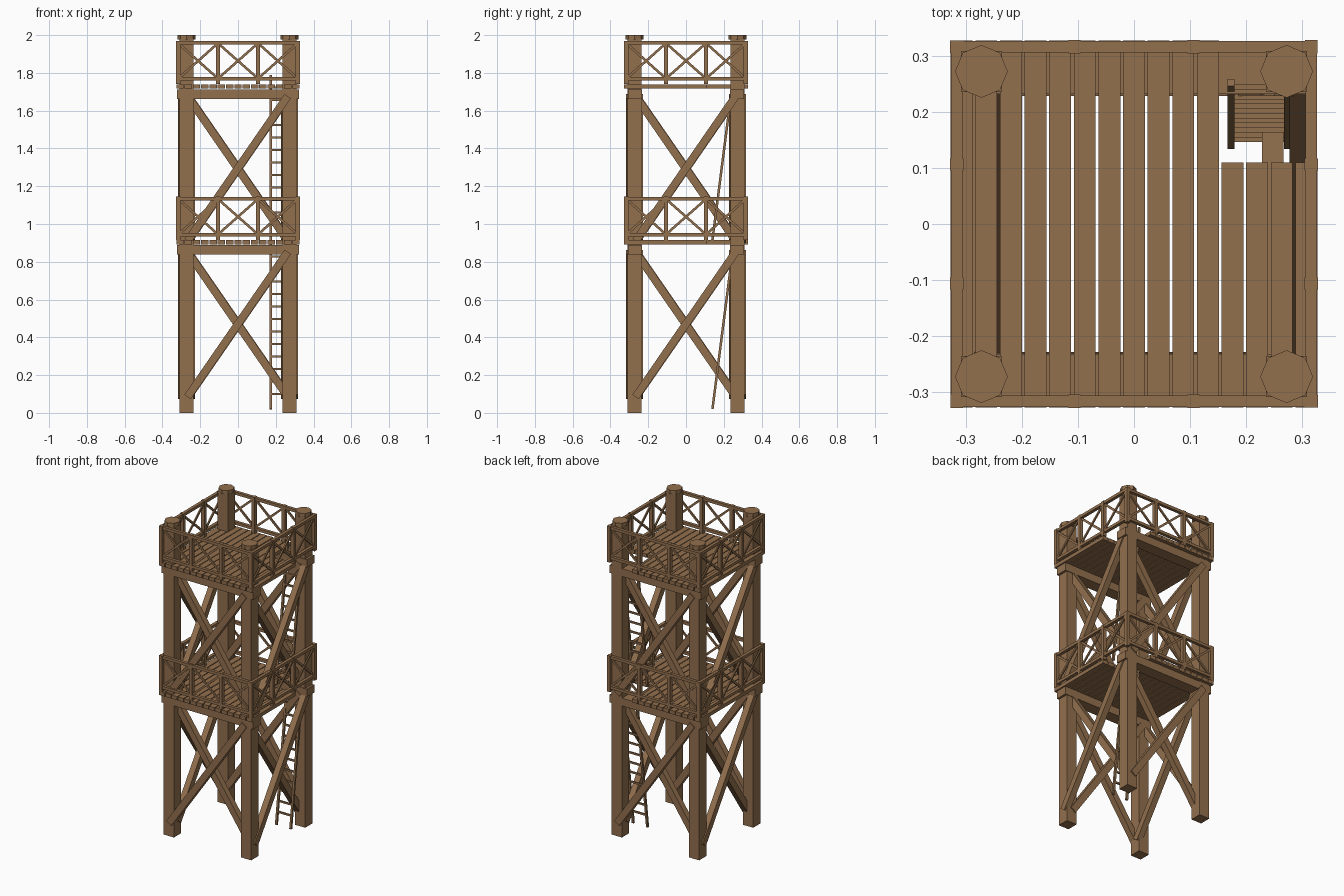
import bpy, bmesh
from math import pi, radians
from mathutils import Matrix, Vector

if "Cube" in bpy.data.objects:
    bpy.data.objects.remove(bpy.data.objects["Cube"])

wood = bpy.data.materials.new("brown_wood")
wood.use_nodes = True
WOOD = (0.29, 0.162, 0.076, 1)
wood.diffuse_color = WOOD
wood.node_tree.nodes["Principled BSDF"].inputs["Base Color"].default_value = WOOD


def box(bm, center, size, turn=Matrix()):
    """Add a box with the given centre, size and rotation."""
    m = Matrix.Translation(center) @ turn @ Matrix.Diagonal((*size, 1))
    bmesh.ops.create_cube(bm, size=1, matrix=m)


def bar(bm, a, b, width, depth, normal):
    """Add a straight bar from a to b; depth runs along the normal."""
    a, b, n = Vector(a), Vector(b), Vector(normal)
    z = (b - a).normalized()
    x = n.cross(z).normalized()
    y = z.cross(x)
    turn = Matrix((x, y, z)).transposed().to_4x4()
    box(bm, (a + b) / 2, (width, depth, (b - a).length), turn)


def finish(bm, name):
    bmesh.ops.recalc_face_normals(bm, faces=bm.faces)
    mesh = bpy.data.meshes.new(name)
    bm.to_mesh(mesh)
    bm.free()
    mesh.materials.append(wood)
    obj = bpy.data.objects.new(name, mesh)
    bpy.context.collection.objects.link(obj)
    return obj


def four_sides(bm):
    """Repeat the front side around the tower."""
    front = bm.verts[:] + bm.edges[:] + bm.faces[:]
    for i in range(1, 4):
        copy = bmesh.ops.duplicate(bm, geom=front)["geom"]
        verts = [v for v in copy if isinstance(v, bmesh.types.BMVert)]
        bmesh.ops.rotate(bm, verts=verts, matrix=Matrix.Rotation(i * pi / 2, 3, "Z"))


POST = 0.272     # corner post offset
STOREY = 0.825   # height between the two floors
HALF = 0.327     # half width of the floors

# Corner posts and their eight-sided caps
bm = bmesh.new()
caps = bmesh.new()
for x in (-POST, POST):
    for y in (-POST, POST):
        box(bm, (x, y, 0.99), (0.073, 0.073, 1.98))
        bmesh.ops.create_cone(caps, cap_ends=True, segments=8, radius1=0.047,
                              radius2=0.047, depth=0.024,
                              matrix=Matrix.Translation((x, y, 1.988)))
finish(bm, "corner_posts")
finish(caps, "post_caps")

for level, name in enumerate(("lower", "upper")):
    lift = level * STOREY

    # Support beams
    bm = bmesh.new()
    for y in (-0.27, 0.27):
        box(bm, (0, y, 0.863 + lift), (0.645, 0.076, 0.05))
    finish(bm, name + "_beams")

    # Floor planks, cut short around the ladder hatch
    bm = bmesh.new()
    for i in range(15):
        back = 0.11 if i > 10 else HALF
        box(bm, ((i - 7) * 0.0439, (back - HALF) / 2, 0.903 + lift),
            (0.039, back + HALF, 0.023))
    finish(bm, name + "_floor_planks")

    # Diagonal braces: one outside the posts, one inside
    bm = bmesh.new()
    out = (0, 1, 0)
    bar(bm, (-0.267, -0.297, 0.085 + lift), (0.263, -0.297, 0.852 + lift), 0.041, 0.039, out)
    bar(bm, (0.263, -0.247, 0.085 + lift), (-0.267, -0.247, 0.852 + lift), 0.041, 0.038, out)
    four_sides(bm)
    finish(bm, name + "_braces")

    # Railing: rails, uprights and crossed bars
    bm = bmesh.new()
    edge = -0.316
    for z in (0.943, 1.134):
        box(bm, (0, edge, z + lift), (0.646, 0.02, 0.018))
    stops = (-0.316, -0.106, 0.106, 0.316)
    for x in stops[:3]:
        box(bm, (x, edge, 1.03 + lift), (0.022, 0.024, 0.23))
    low, high = 0.952 + lift, 1.125 + lift
    for a, b in zip(stops, stops[1:]):
        a, b = a + 0.008, b - 0.008
        bar(bm, (a, edge - 0.003, low), (b, edge - 0.003, high), 0.013, 0.008, out)
        bar(bm, (a, edge + 0.003, high), (b, edge + 0.003, low), 0.013, 0.008, out)
    four_sides(bm)
    finish(bm, name + "_railing")

    # Leaning ladder
    bm = bmesh.new()
    foot = Vector((0, 0.14, 0.02 + level * 0.895))
    top = foot + Vector((0, 0.112, 0.873))
    for x in (0.173, 0.274):
        side = Vector((x, 0, 0))
        bar(bm, foot + side, top + side, 0.013, 0.013, (1, 0, 0))
    for i in range(12):
        p = foot.lerp(top, (0.08 + 0.0662 * i) / 0.873)
        box(bm, (0.2235, p.y, p.z), (0.1, 0.009, 0.011))
    finish(bm, name + "_ladder")
